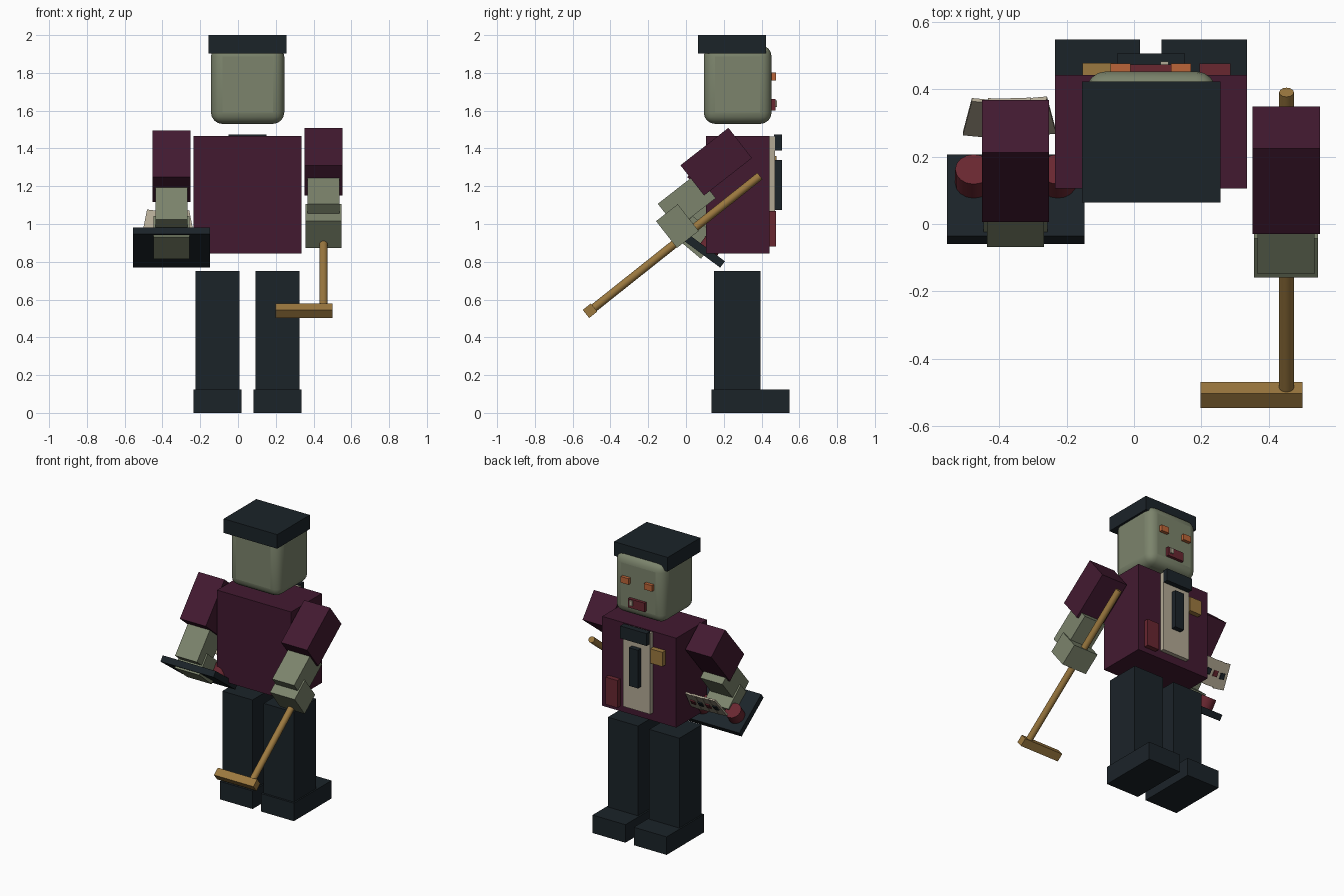
import bpy
import math
from mathutils import Euler, Vector

if "Cube" in bpy.data.objects:
    bpy.data.objects.remove(bpy.data.objects["Cube"])


def make_mat(name, rgb):
    m = bpy.data.materials.new(name)
    m.diffuse_color = (*rgb, 1)
    m.use_nodes = True
    m.node_tree.nodes["Principled BSDF"].inputs["Base Color"].default_value = m.diffuse_color
    return m


DARK = make_mat("dark_cloth", (0.011, 0.017, 0.022))
COAT = make_mat("maroon_cloth", (0.055, 0.010, 0.030))
SKIN = make_mat("green_skin", (0.20, 0.23, 0.15))
CREAM = make_mat("cream", (0.45, 0.40, 0.30))
GOLD = make_mat("gold_wood", (0.33, 0.19, 0.05))
RED = make_mat("red", (0.14, 0.02, 0.03))
ORANGE = make_mat("orange", (0.50, 0.13, 0.04))


def box(name, center, size, mat, rot=(0, 0, 0)):
    bpy.ops.mesh.primitive_cube_add(size=1, location=center, rotation=rot)
    ob = bpy.context.object
    ob.name = name
    ob.scale = size
    bpy.ops.object.transform_apply(location=False, rotation=False, scale=True)
    ob.data.materials.append(mat)
    return ob


def span(name, x, y, z, mat):
    lo, hi = zip(x, y, z)
    return box(name, [(a + b) / 2 for a, b in zip(lo, hi)],
               [b - a for a, b in zip(lo, hi)], mat)


def rod(name, center, radius, length, mat, rot, sides):
    bpy.ops.mesh.primitive_cylinder_add(vertices=sides, radius=radius, depth=length,
                                        location=center, rotation=rot)
    ob = bpy.context.object
    ob.name = name
    ob.data.materials.append(mat)
    bpy.ops.object.shade_smooth_by_angle(angle=math.radians(40))


MID = 0.05  # centre line of the body

# Legs and shoes
for side, s in (("left", -1), ("right", 1)):
    cx = MID + s * 0.159
    box(f"{side}_leg", (cx, 0.272, 0.40), (0.232, 0.245, 0.70), DARK)
    box(f"{side}_shoe", (MID + s * 0.1585, 0.342, 0.0625), (0.253, 0.413, 0.125), DARK)

# Torso and clothing details on the chest
span("torso", (-0.235, 0.335), (0.105, 0.443), (0.845, 1.467), COAT)
span("shirt_panel", (-0.055, 0.155), (0.435, 0.472), (0.90, 1.462), CREAM)
span("tie_knot", (-0.05, 0.152), (0.465, 0.507), (1.388, 1.474), DARK)
span("tie", (0.015, 0.085), (0.465, 0.507), (1.075, 1.34), DARK)
span("chest_badge", (-0.153, -0.06), (0.435, 0.478), (1.26, 1.36), GOLD)
span("pocket_square", (0.195, 0.287), (0.435, 0.476), (0.88, 1.07), RED)

# Rounded head and flat cap
head = span("head", (-0.143, 0.245), (0.094, 0.453), (1.53, 1.947), SKIN)
bev = head.modifiers.new("round", 'BEVEL')
bev.width = 0.06
bev.segments = 4
bpy.ops.object.shade_smooth_by_angle(angle=math.radians(40))
span("cap", (-0.155, 0.257), (0.064, 0.423), (1.902, 2.0), DARK)

# Face
for side, s in (("left", -1), ("right", 1)):
    box(f"{side}_eye", (MID + s * 0.09, 0.459, 1.78), (0.06, 0.034, 0.042), ORANGE)
span("mouth", (-0.012, 0.115), (0.44, 0.473), (1.60, 1.662), RED)
span("tooth", (0.078, 0.102), (0.46, 0.483), (1.62, 1.655), CREAM)


# Arms: upper arm, forearm and hand share one tilt
def arm(side, x, y, z, tilt):
    rot = Euler((-math.radians(tilt), 0, 0))
    origin = Vector((x, y, z))
    for part, off, size, mat in (
            ("upper_arm", (0, 0, 0), (0.20, 0.203, 0.322), COAT),
            ("forearm", (0, 0.068, -0.251), (0.169, 0.165, 0.26), SKIN),
            ("hand", (0, 0.142, -0.372), (0.19, 0.18, 0.146), SKIN)):
        off = Vector(off)
        off.rotate(rot)
        box(f"{side}_{part}", origin + off, size, mat, rot)


arm("right", 0.452, 0.16, 1.33, 52)
arm("left", -0.352, 0.187, 1.306, 40)

# Long stick with a cross bar
stick_rot = (-math.radians(51.5), 0, 0)
rod("stick", (0.453, -0.053, 0.901), 0.022, 1.135, GOLD, stick_rot, 12)
box("stick_bar", (0.349, -0.508, 0.541), (0.303, 0.055, 0.055), GOLD, stick_rot)

# Tilted tray with two round chip stacks
tray_rot = Euler((-math.radians(36.5), 0, 0))
tray_pos = Vector((-0.351, 0.073, 0.875))
box("tray", tray_pos, (0.408, 0.30, 0.042), DARK, tray_rot)
for i, s in enumerate((-1, 1)):
    off = Vector((s * 0.125, 0.044, 0.056))
    off.rotate(tray_rot)
    rod(f"chip_stack_{i}", tray_pos + off, 0.055, 0.07, RED, tray_rot, 16)

# Fan of cards with a dark mark on each
for i in range(4):
    k = i - 1.5
    roll = Euler((0, -math.radians(6 * k), 0)).to_matrix()
    m = tray_rot.to_matrix() @ roll
    c = Vector((-0.37 + 0.057 * k, 0.315, 1.0)) + m @ Vector((0, 0.002 * i, 0))
    box(f"card_{i}", c, (0.08, 0.012, 0.172), CREAM, m.to_euler())
    box(f"card_mark_{i}", c + m @ Vector((0, 0.008, 0)), (0.032, 0.012, 0.04),
        RED if i % 2 else DARK, m.to_euler())
